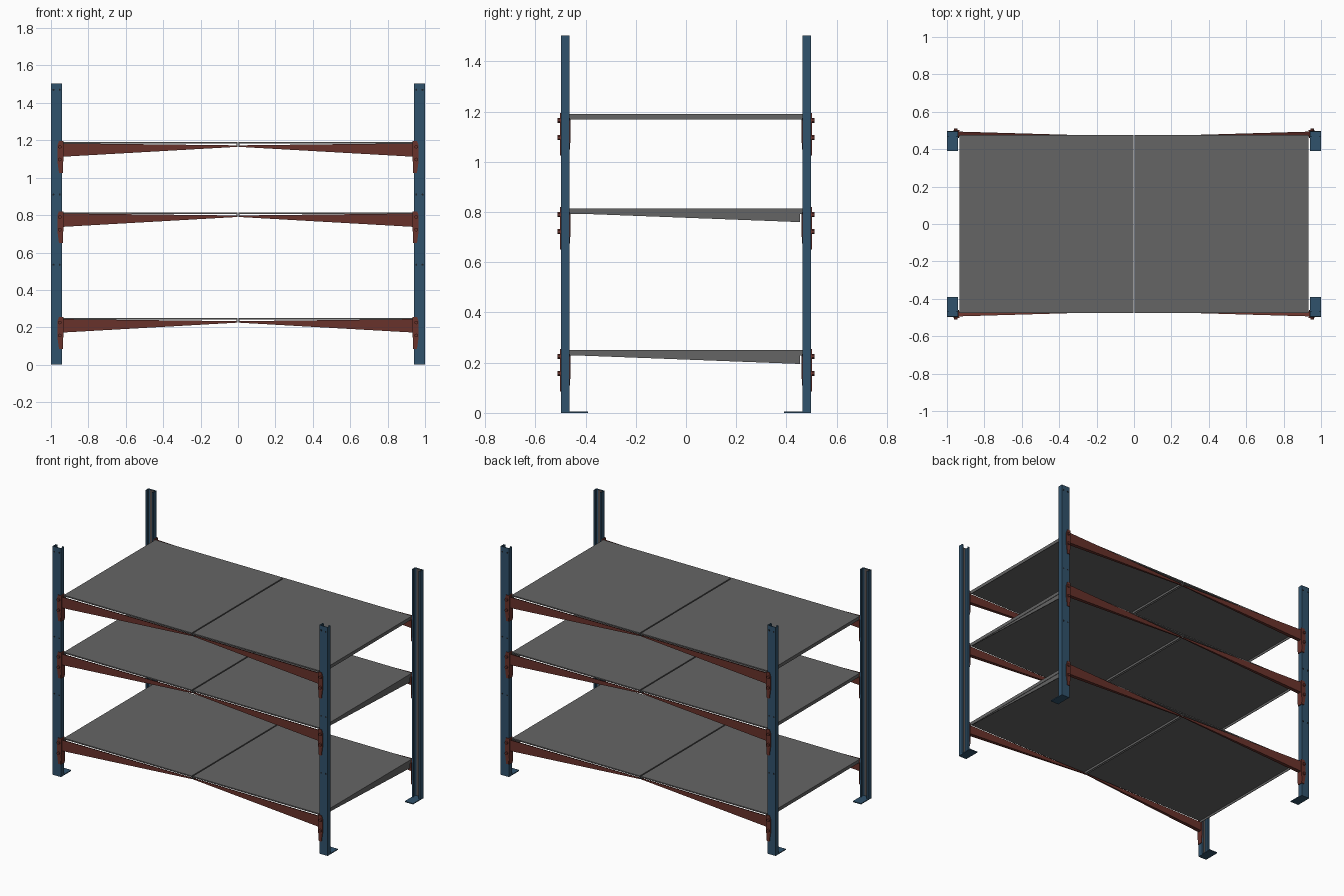
import bpy, bmesh
from mathutils import Matrix

cube = bpy.data.objects.get("Cube")
if cube:
    bpy.data.objects.remove(cube, do_unlink=True)


def material(name, rgb):
    m = bpy.data.materials.new(name)
    m.use_nodes = True
    m.diffuse_color = (*rgb, 1)
    m.node_tree.nodes["Principled BSDF"].inputs["Base Color"].default_value = (*rgb, 1)
    return m


BLUE = material("blue steel", (0.03, 0.085, 0.15))
RED = material("rust red steel", (0.14, 0.032, 0.024))
GREY = material("grey sheet", (0.13, 0.13, 0.13))
DARK = material("dark holes", (0.012, 0.015, 0.02))
LINING = material("grey brown lining", (0.10, 0.085, 0.08))


def finish(name, bm, mat):
    bmesh.ops.recalc_face_normals(bm, faces=bm.faces)
    mesh = bpy.data.meshes.new(name)
    bm.to_mesh(mesh)
    bm.free()
    mesh.materials.append(mat)
    obj = bpy.data.objects.new(name, mesh)
    bpy.context.collection.objects.link(obj)
    return obj


def loft(name, rings, mat):
    """Skin a closed solid through matching rings of points."""
    bm = bmesh.new()
    loops = [[bm.verts.new(p) for p in ring] for ring in rings]
    n = len(loops[0])
    for a, b in zip(loops, loops[1:]):
        for i in range(n):
            j = (i + 1) % n
            bm.faces.new((a[i], a[j], b[j], b[i]))
    bm.faces.new(loops[0])
    bm.faces.new(loops[-1])
    return finish(name, bm, mat)


def box(name, x, y, z, mat):
    rings = [[(x[0], y[0], h), (x[1], y[0], h), (x[1], y[1], h), (x[0], y[1], h)] for h in z]
    return loft(name, rings, mat)


def disc(name, x, y, z, radius, depth, mat, sides=6):
    bm = bmesh.new()
    bmesh.ops.create_cone(bm, cap_ends=True, segments=sides, radius1=radius, radius2=radius,
                          depth=depth, matrix=Matrix.Translation((x, y, z)) @ Matrix.Rotation(1.5708, 4, "X"))
    return finish(name, bm, mat)


SHELVES = {"lower": 0.25, "middle": 0.815, "upper": 1.19}
CORNERS = [(sx, sy, ("left" if sx > 0 else "right") + ("_front" if sy < 0 else "_back"))
           for sx in (-1, 1) for sy in (-1, 1)]

# Lipped channel section of a post, open towards the middle of the rack
half = [(0.03, 0.0), (0.03, 0.032), (0.018, 0.032), (0.018, 0.028), (0.026, 0.028), (0.026, 0.004)]
section = half + [(-u, v) for u, v in reversed(half)]

for sx, sy, where in CORNERS:
    # Post, its lining and its foot plate
    loft("post_" + where, [[(sx * (0.97 + u), sy * (0.497 - v), z) for u, v in section]
                           for z in (0, 1.503)], BLUE)
    box("post_lining_" + where, (sx * 0.955, sx * 0.985), (sy * 0.491, sy * 0.493), (0.01, 1.5), LINING)
    box("foot_plate_" + where, (sx * 0.94, sx), (sy * 0.39, sy * 0.495), (0, 0.006), BLUE)

    # Bolt holes down the post face
    for z in (0.535, 0.91, 1.47):
        for x in (0.953, 0.987):
            disc("post_hole_" + where, sx * x, sy * 0.497, z, 0.006, 0.002, DARK)

    for level, top in SHELVES.items():
        tag = level + "_" + where
        # Beam tapering towards the middle of the span
        end = [(0.494, -0.006), (0.494, -0.078), (0.468, -0.078), (0.468, -0.018)]
        tip = [(0.467, -0.017), (0.467, -0.025), (0.460, -0.025), (0.460, -0.019)]
        loft("beam_" + tag, [[(sx * x, sy * y, top + z) for y, z in ring]
                             for x, ring in ((0.942, end), (0.004, tip))], RED)

        # Angle connector: one leg on the post face, one on its inner side
        outline = [(0.934, 0.005), (0.958, 0.005), (0.966, -0.02), (0.966, -0.10),
                   (0.957, -0.165), (0.940, -0.165), (0.934, -0.10)]
        loft("connector_face_" + tag, [[(sx * x, sy * y, top + z) for x, z in outline]
                                       for y in (0.497, 0.502)], RED)
        side = [(0.502, 0.005), (0.467, 0.005), (0.460, -0.03), (0.460, -0.10),
                (0.465, -0.165), (0.498, -0.165)]
        loft("connector_side_" + tag, [[(sx * x, sy * y, top + z) for y, z in side]
                                       for x in (0.935, 0.940)], RED)

        # Bolts
        for drop in (0.025, 0.093):
            disc("bolt_" + tag, sx * 0.953, sy * 0.505, top - drop, 0.010, 0.012, RED)

for level, top in SHELVES.items():
    for sx, hand in ((-1, "right"), (1, "left")):
        # Shelf sheet with folded lips at both ends
        inner, outer = sx * 0.004, sx * 0.934
        tag = level + "_" + hand
        box("shelf_sheet_" + tag, (inner, outer), (-0.476, 0.476), (top - 0.008, top), GREY)
        for x in (inner, outer):
            box("shelf_lip_" + tag, (x, x - sx * 0.004 if x == outer else x + sx * 0.004),
                (-0.474, 0.474), (top - 0.022, top - 0.004), GREY)

# Sloping gusset under the left end of the two lower shelves
for level in ("lower", "middle"):
    top = SHELVES[level]
    loft("shelf_gusset_" + level, [[(x, -0.464, top - 0.02), (x, 0.455, top - 0.02), (x, 0.455, top - 0.055)]
                                   for x in (0.926, 0.931)], GREY)
